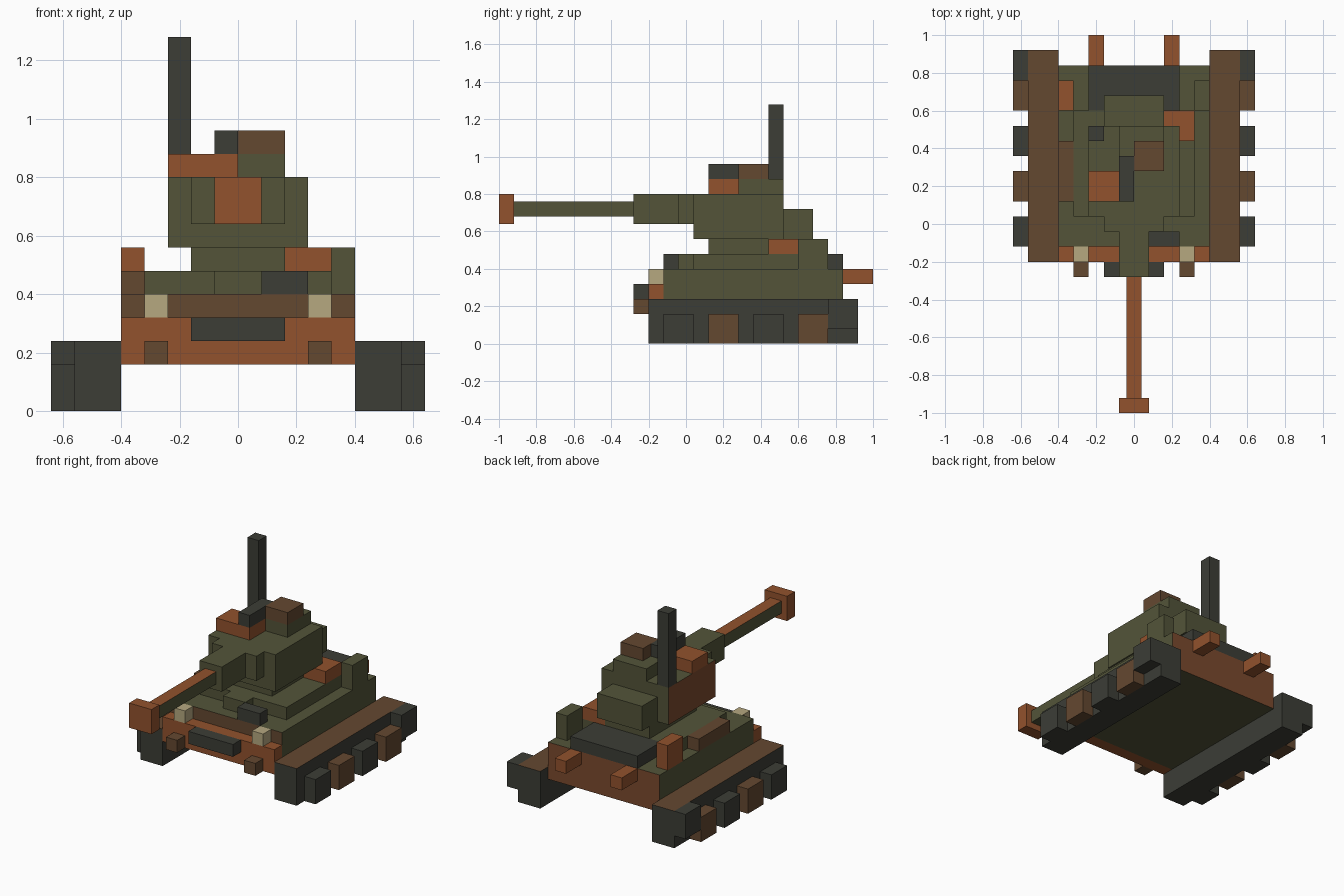
import bpy
import bmesh
from mathutils import Vector

cube = bpy.data.objects.get("Cube")
if cube:
    bpy.data.objects.remove(cube, do_unlink=True)


def material(name, srgb):
    linear = [((c / 255 + 0.055) / 1.055) ** 2.4 for c in srgb]
    mat = bpy.data.materials.new(name)
    mat.use_nodes = True
    mat.diffuse_color = (*linear, 1)
    mat.node_tree.nodes["Principled BSDF"].inputs["Base Color"].default_value = (*linear, 1)
    return mat


OLIVE = material("olive", (83, 84, 57))
DARK = material("dark_grey", (60, 61, 54))
RUST = material("rust_orange", (146, 82, 45))
BROWN = material("mud_brown", (100, 72, 48))
STAIN = material("rust_stain", (122, 74, 46))
CREAM = material("lamp_cream", (182, 168, 128))


def block(name, x, y, z, mat, painted=()):
    """Box from three ranges; painted lists (direction, material) for faces."""
    bm = bmesh.new()
    bmesh.ops.create_cube(bm, size=1)
    for v in bm.verts:
        v.co = [r[0] + (c + 0.5) * (r[1] - r[0]) for c, r in zip(v.co, (x, y, z))]
    bm.normal_update()
    mesh = bpy.data.meshes.new(name)
    mesh.materials.append(mat)
    for i, (direction, paint) in enumerate(painted, 1):
        mesh.materials.append(paint)
        for f in bm.faces:
            if f.normal.dot(Vector(direction)) > 0.9:
                f.material_index = i
    bm.to_mesh(mesh)
    bm.free()
    obj = bpy.data.objects.new(name, mesh)
    bpy.context.collection.objects.link(obj)
    return obj


def pair(name, x, y, z, mat, painted=()):
    """The same box on both sides of the model."""
    block("left_" + name, x, y, z, mat, painted)
    block("right_" + name, (-x[1], -x[0]), y, z, mat, painted)


UP, FRONT, BACK, RIGHT = (0, 0, 1), (0, -1, 0), (0, 1, 0), (-1, 0, 0)

# Tracks with alternating wheel blocks
pair("track", (0.40, 0.56), (-0.20, 0.92), (0, 0.24), DARK, [(UP, BROWN)])
for i in range(4):
    y = -0.12 + i * 0.24
    pair(f"wheel_{i + 1}", (0.56, 0.64), (y, y + 0.16), (0, 0.16), BROWN if i % 2 else DARK)
pair("drive_wheel", (0.56, 0.64), (0.76, 0.92), (0.08, 0.24), DARK)

# Hull and nose
block("hull", (-0.40, 0.40), (-0.12, 0.84), (0.16, 0.40), OLIVE, [(FRONT, BROWN), (BACK, STAIN)])
block("bumper", (-0.40, 0.40), (-0.20, -0.12), (0.16, 0.32), RUST)
block("nose_plate", (-0.16, 0.16), (-0.28, -0.20), (0.24, 0.32), DARK)
pair("tow_hook", (0.24, 0.32), (-0.28, -0.20), (0.16, 0.24), BROWN)
pair("headlight", (0.24, 0.32), (-0.20, -0.12), (0.32, 0.40), CREAM)
pair("exhaust", (0.16, 0.24), (0.84, 1.00), (0.32, 0.40), RUST)

# Deck and its fittings
block("deck", (-0.32, 0.32), (0.04, 0.60), (0.40, 0.48), OLIVE)
block("deck_step", (-0.08, 0.08), (-0.04, 0.04), (0.40, 0.48), OLIVE)
block("driver_hatch", (0.08, 0.24), (-0.12, -0.04), (0.40, 0.48), DARK)
block("engine_cover", (-0.24, 0.24), (0.60, 0.84), (0.40, 0.48), DARK)
block("left_rear_box", (0.32, 0.40), (0.60, 0.76), (0.40, 0.56), OLIVE)
block("right_rear_box", (-0.40, -0.32), (0.60, 0.76), (0.40, 0.56), RUST)
block("side_toolbox", (-0.40, -0.32), (0.12, 0.44), (0.40, 0.48), BROWN)
block("deck_crate", (0.16, 0.32), (0.44, 0.60), (0.48, 0.56), RUST)

# Turret
block("turret_ring", (-0.16, 0.16), (0.12, 0.60), (0.48, 0.56), OLIVE)
block("turret", (-0.24, 0.24), (0.04, 0.52), (0.56, 0.80), OLIVE, [(RIGHT, STAIN)])
block("turret_bustle", (-0.16, 0.16), (0.52, 0.68), (0.56, 0.72), OLIVE)

# Gun
block("mantlet", (-0.16, 0.16), (-0.04, 0.04), (0.64, 0.80), OLIVE)
block("gun_sleeve", (-0.08, 0.08), (-0.28, -0.04), (0.64, 0.80), OLIVE)
block("gun_barrel", (-0.04, 0.04), (-0.92, -0.28), (0.68, 0.76), OLIVE, [(UP, RUST)])
block("muzzle", (-0.08, 0.08), (-1.00, -0.92), (0.64, 0.80), RUST)

# Turret roof
block("roof_box", (-0.24, 0.00), (0.12, 0.28), (0.80, 0.88), RUST)
block("cupola", (-0.08, 0.16), (0.28, 0.52), (0.80, 0.88), OLIVE)
block("cupola_hatch", (0.00, 0.16), (0.28, 0.44), (0.88, 0.96), BROWN)
block("roof_gun", (-0.08, 0.00), (0.12, 0.36), (0.88, 0.96), DARK)
block("antenna", (-0.24, -0.16), (0.44, 0.52), (0.80, 1.28), DARK)
